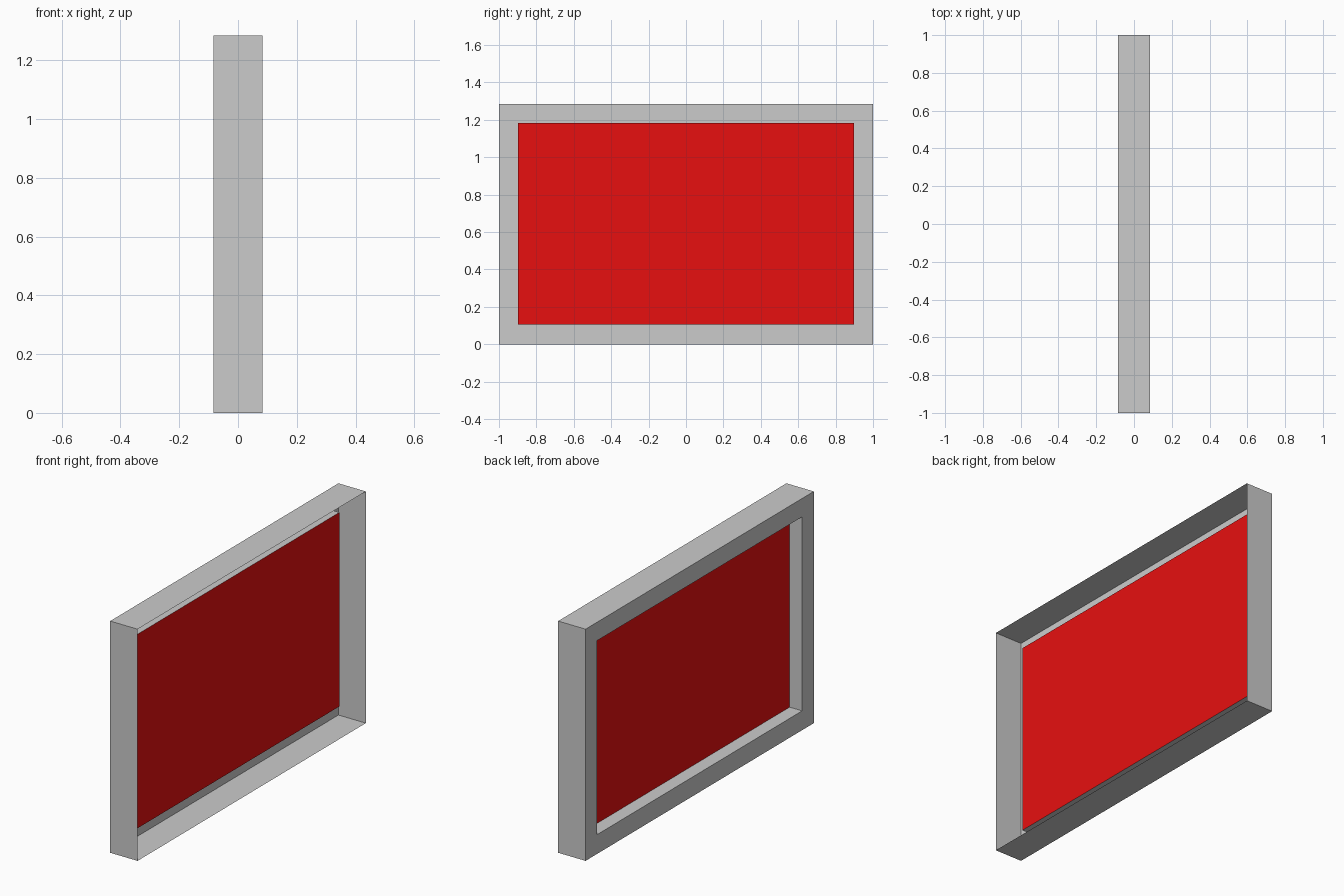
import bpy, bmesh

if "Cube" in bpy.data.objects:
    bpy.data.objects.remove(bpy.data.objects["Cube"])

HALF_DEPTH, HALF_WIDTH, HEIGHT = 0.084, 1.0, 1.285
OPEN_HALF, OPEN_LOW, OPEN_HIGH = 0.898, 0.107, 1.183
PANEL_X = -0.007


def rect(bm, x, half, low, high):
    """Rectangle of vertices in the plane at x."""
    return [bm.verts.new((x, y, z)) for y, z in
            ((-half, low), (half, low), (half, high), (-half, high))]


def finish(bm, name):
    mesh = bpy.data.meshes.new(name)
    bm.to_mesh(mesh)
    bm.free()
    obj = bpy.data.objects.new(name, mesh)
    bpy.context.collection.objects.link(obj)
    return obj


# Open-backed frame shell: outer walls, bezel, then the recess around the panel
bm = bmesh.new()
loops = [
    rect(bm, HALF_DEPTH, HALF_WIDTH, 0, HEIGHT),
    rect(bm, -HALF_DEPTH, HALF_WIDTH, 0, HEIGHT),
    rect(bm, -HALF_DEPTH, OPEN_HALF, OPEN_LOW, OPEN_HIGH),
    rect(bm, PANEL_X, OPEN_HALF, OPEN_LOW, OPEN_HIGH),
]
for a, b in zip(loops, loops[1:]):
    for i in range(4):
        j = (i + 1) % 4
        bm.faces.new((a[i], b[i], b[j], a[j]))
finish(bm, "frame")

# Red panel closing the recess, facing the bezel side
bm = bmesh.new()
bm.faces.new(reversed(rect(bm, PANEL_X, OPEN_HALF, OPEN_LOW, OPEN_HIGH)))
panel = finish(bm, "panel")
red = bpy.data.materials.new("red")
red.diffuse_color = (0.8, 0.005, 0.005, 1)
red.use_nodes = True
red.node_tree.nodes["Principled BSDF"].inputs["Base Color"].default_value = red.diffuse_color
panel.data.materials.append(red)
